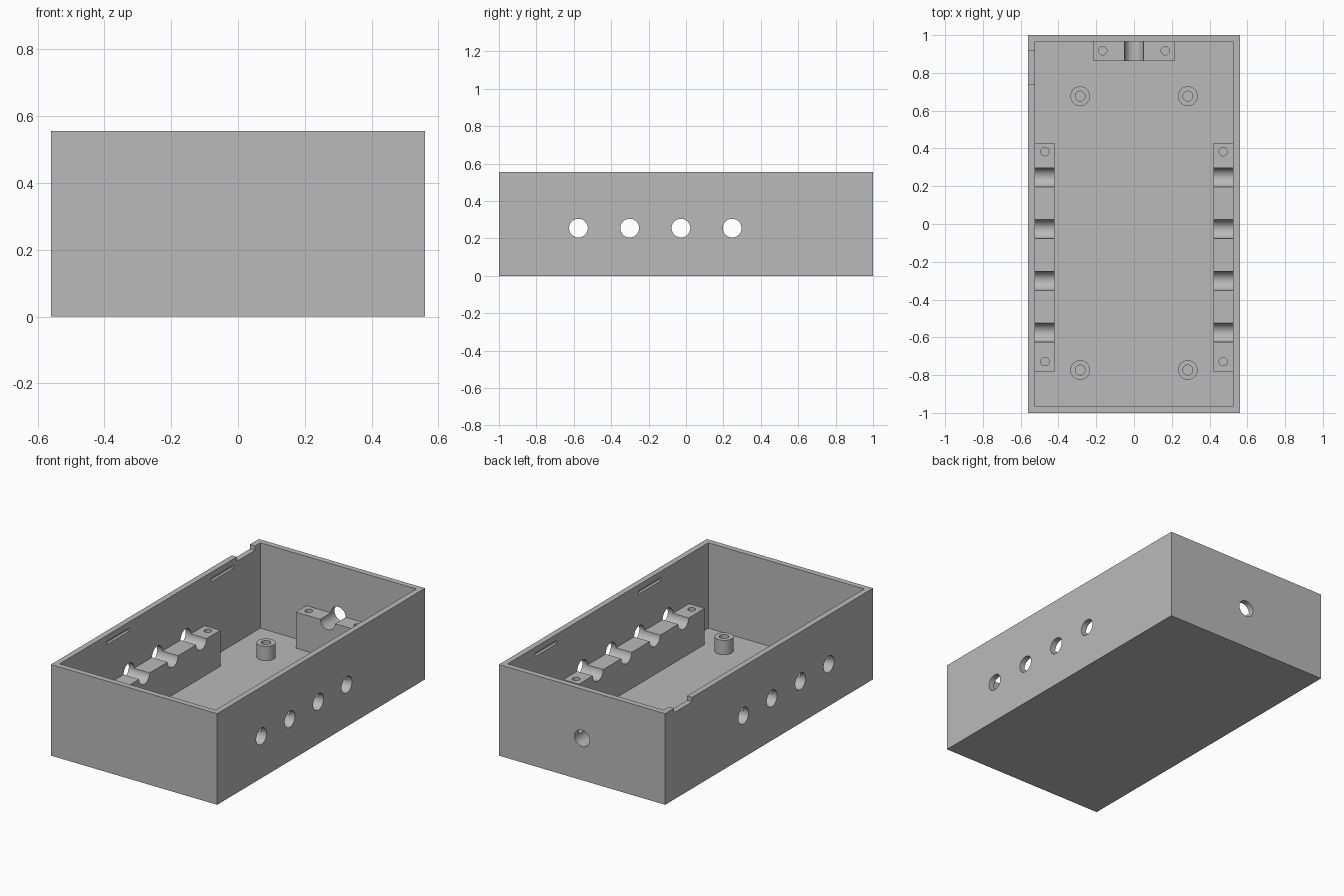
import bpy
import math
from mathutils import Vector

if "Cube" in bpy.data.objects:
    bpy.data.objects.remove(bpy.data.objects["Cube"], do_unlink=True)

HX, HY, H, WALL = 0.56, 1.0, 0.555, 0.035
PORT_Z, PORT_R = 0.255, 0.05
PORT_YS = [-0.575 + 0.274 * i for i in range(4)]

grey = bpy.data.materials.new("plain grey")
grey.use_nodes = True
colour = (0.49, 0.49, 0.49, 1)
grey.diffuse_color = colour
grey.node_tree.nodes["Principled BSDF"].inputs["Base Color"].default_value = colour


def box(name, lo, hi):
    lo, hi = Vector(lo), Vector(hi)
    bpy.ops.mesh.primitive_cube_add(size=1, location=(lo + hi) / 2)
    ob = bpy.context.object
    ob.name = name
    ob.scale = hi - lo
    bpy.ops.object.transform_apply(location=True, rotation=True, scale=True)
    ob.data.materials.append(grey)
    return ob


def rod(name, start, end, radius):
    start, end = Vector(start), Vector(end)
    axis = end - start
    bpy.ops.mesh.primitive_cylinder_add(
        vertices=48, radius=radius, depth=axis.length, location=(start + end) / 2,
        rotation=axis.to_track_quat('Z', 'Y').to_euler())
    ob = bpy.context.object
    ob.name = name
    bpy.ops.object.transform_apply(location=True, rotation=True, scale=True)
    ob.data.materials.append(grey)
    return ob


def carve(ob, cutters):
    # Subtract each cutter, then discard it
    bpy.ops.object.select_all(action='DESELECT')
    ob.select_set(True)
    bpy.context.view_layer.objects.active = ob
    for cutter in cutters:
        cutter.hide_render = True
        mod = ob.modifiers.new("cut", 'BOOLEAN')
        mod.operation = 'DIFFERENCE'
        mod.solver = 'EXACT'
        mod.object = cutter
        bpy.ops.object.modifier_apply(modifier=mod.name)
        bpy.data.objects.remove(cutter, do_unlink=True)
    bpy.ops.object.shade_smooth_by_angle(angle=math.radians(30))


def side_ports(side):
    return [rod("port_cutter", (side * 0.3, y, PORT_Z), (side * 0.7, y, PORT_Z), PORT_R)
            for y in PORT_YS]


def back_port():
    return rod("port_cutter", (0, 0.75, PORT_Z), (0, 1.1, PORT_Z), PORT_R)


def screw_hole(x, y):
    return rod("screw_cutter", (x, y, 0.1), (x, y, 0.4), 0.022)


# Open box with cable ports
shell = box("enclosure_shell", (-HX, -HY, 0), (HX, HY, H))
cuts = [box("cavity_cutter", (WALL - HX, WALL - HY, WALL), (HX - WALL, HY - WALL, 1)),
        back_port()]
for side in (-1, 1):
    cuts += side_ports(side)
    # Shallow lid catches inside the long walls
    for y in (-0.51, 0.49):
        xs = sorted((side * 0.5, side * 0.542))
        cuts.append(box("catch_cutter", (xs[0], y, 0.498), (xs[1], y + 0.215, 0.519)))
# Notch in the rim
cuts.append(box("notch_cutter", (-0.6, 0.74, H - 0.027), (-0.5, 0.915, 0.7)))
carve(shell, cuts)

# Cable saddles along the long walls
for side, label in ((-1, "right"), (1, "left")):
    xs = sorted((side * 0.42, side * (HX - WALL)))
    saddle = box(label + "_cable_saddle", (xs[0], -0.78, WALL), (xs[1], 0.43, PORT_Z))
    carve(saddle, side_ports(side) + [screw_hole(side * 0.472, y) for y in (-0.728, 0.383)])

# Cable saddle at the back wall
saddle = box("back_cable_saddle", (-0.215, 0.863, WALL), (0.215, HY - WALL, PORT_Z))
carve(saddle, [back_port()] + [screw_hole(x, 0.917) for x in (-0.165, 0.165)])

# Circuit board standoffs
for x in (-0.285, 0.285):
    for y, label in ((-0.773, "front"), (0.677, "back")):
        name = label + ("_right" if x < 0 else "_left") + "_standoff"
        post = rod(name, (x, y, WALL), (x, y, 0.122), 0.052)
        carve(post, [rod("bore_cutter", (x, y, 0), (x, y, 0.3), 0.026)])
